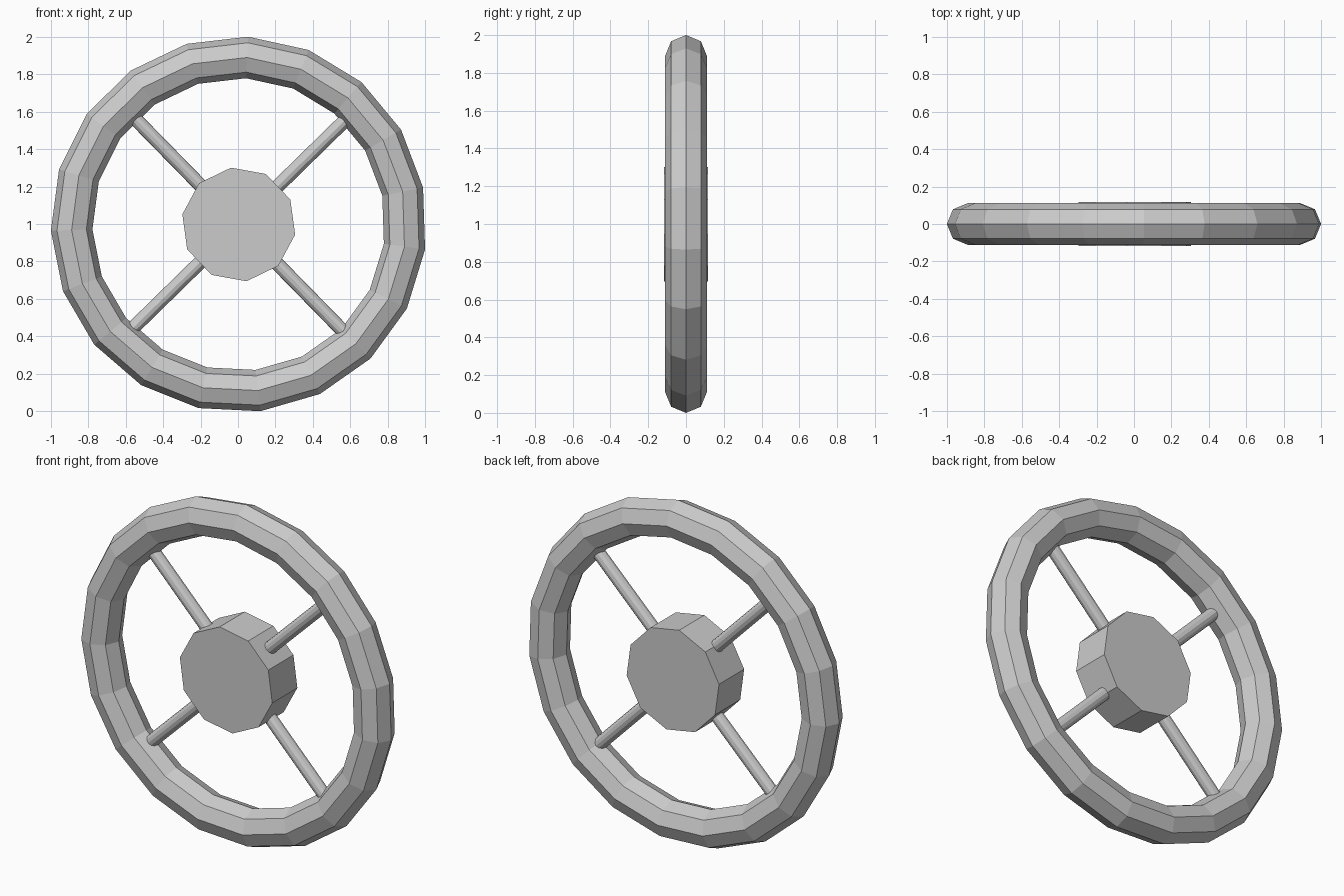
import bpy
from math import radians, pi, cos, sin
from mathutils import Matrix, Vector

if "Cube" in bpy.data.objects:
    bpy.data.objects.remove(bpy.data.objects["Cube"])

CENTRE = Vector((0.004, 0, 0.9975))


def place(name, rot):
    # bake rotation, then position at the wheel centre
    ob = bpy.context.object
    ob.name = name
    ob.data.transform(rot)
    ob.location = CENTRE
    return ob


def spin(deg):
    # stand the z axis along -y, rotated by deg in the front view
    return Matrix.Rotation(radians(90), 4, 'X') @ Matrix.Rotation(radians(deg), 4, 'Z')


# rim: 19-sided ring with octagonal section
bpy.ops.mesh.primitive_torus_add(major_segments=19, minor_segments=8,
                                 major_radius=0.893, minor_radius=0.111)
place("rim", spin(11.35))

# hub: ten-sided drum (Blender's first cylinder vertex is on +y)
bpy.ops.mesh.primitive_cylinder_add(vertices=10, radius=0.306, depth=0.234)
place("hub", spin(97.8 - 90))

# spokes: four thin rods from hub into rim
for i in range(4):
    bpy.ops.mesh.primitive_cylinder_add(vertices=12, radius=0.037, depth=0.70)
    a = radians(44.4 + 90 * i)
    direction = Vector((cos(a), 0, sin(a)))
    rot = direction.to_track_quat('Z', 'Y').to_matrix().to_4x4()
    ob = place(f"spoke_{i + 1}", rot)
    ob.location = CENTRE + direction * 0.50
